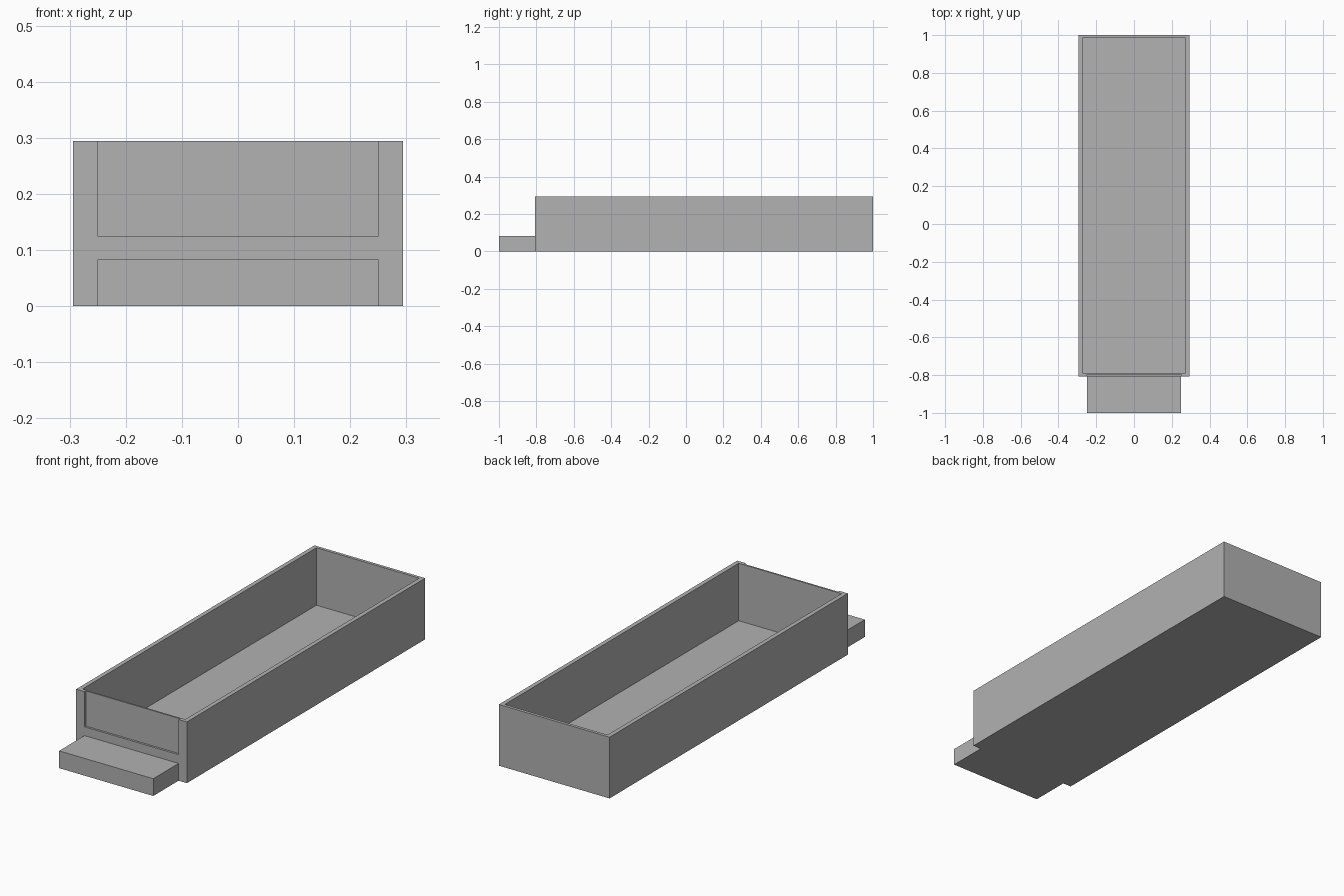
import bpy
from mathutils import Vector

default = bpy.data.objects.get("Cube")
if default:
    bpy.data.objects.remove(default, do_unlink=True)

# Single plain grey
grey = bpy.data.materials.new("plain_grey")
grey.use_nodes = True
colour = (0.445, 0.445, 0.445, 1)
grey.diffuse_color = colour
grey.node_tree.nodes["Principled BSDF"].inputs["Base Color"].default_value = colour


def box(name, half_width, y, z):
    """Flat-sided block centred on x, spanning the given y and z ranges."""
    bpy.ops.mesh.primitive_cube_add(size=1)
    obj = bpy.context.object
    obj.name = name
    size = Vector((2 * half_width, y[1] - y[0], z[1] - z[0]))
    centre = Vector((0, sum(y) / 2, sum(z) / 2))
    for v in obj.data.vertices:
        v.co = v.co * size + centre
    obj.data.materials.append(grey)
    return obj


def carve(target, cutter):
    """Subtract the cutter from the target, then remove the cutter."""
    cutter.hide_render = True
    mod = target.modifiers.new("carve", 'BOOLEAN')
    mod.operation = 'DIFFERENCE'
    mod.solver = 'EXACT'
    mod.object = cutter
    bpy.context.view_layer.objects.active = target
    bpy.ops.object.modifier_apply(modifier=mod.name)
    bpy.data.objects.remove(cutter, do_unlink=True)


front, back, top = -0.808, 1.0, 0.294
notch_half = 0.25

# Long open tray: hollow inside, shallow recess in the front wall
tray = box("tray", 0.294, (front, back), (0, top))
carve(tray, box("cavity_cutter", 0.273, (-0.79, 0.985), (0.018, top + 0.1)))
carve(tray, box("recess_cutter", notch_half, (front - 0.1, front + 0.01), (0.125, top + 0.1)))

# Low step in front of the tray
box("front_step", notch_half, (-1, front), (0, 0.083))
